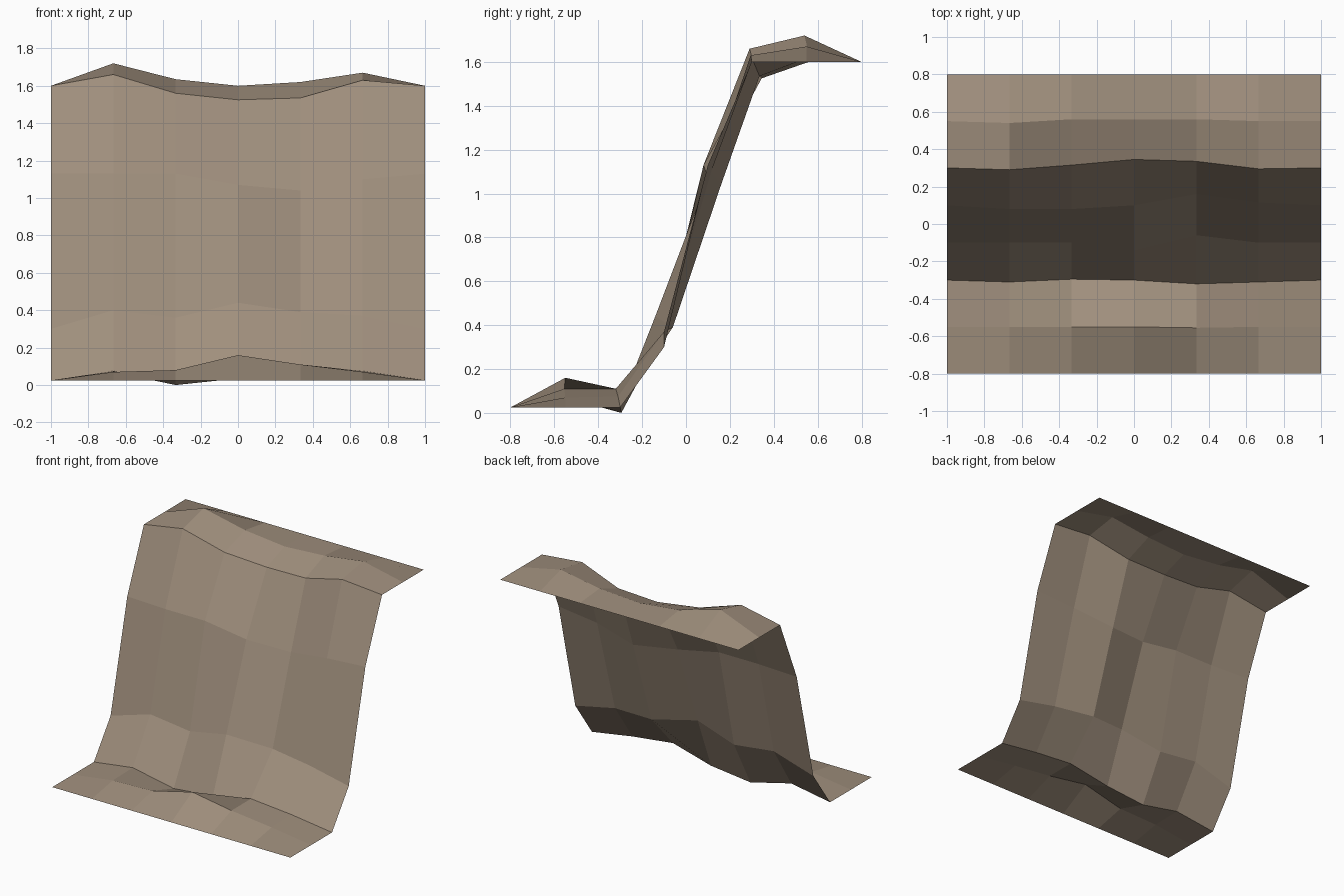
import bpy
import bmesh

default_cube = bpy.data.objects.get("Cube")
if default_cube:
    bpy.data.objects.remove(default_cube, do_unlink=True)


def make_material(name, colour):
    material = bpy.data.materials.new(name)
    material.use_nodes = True
    material.diffuse_color = colour
    shader = material.node_tree.nodes["Principled BSDF"]
    shader.inputs["Base Color"].default_value = colour
    shader.inputs["Roughness"].default_value = 0.9
    return material


rock = make_material("tan rock", (0.35, 0.275, 0.205, 1.0))

# Cliff profile from foot to ledge, in hundredths: the end point (y, z),
# then the depth and height shifts of the five inner columns
profile = [
    ((-80, 2.5), None, None),
    ((-55, 2.5), (0, 0, 0, -0.5, 0), (4.5, 5.5, 13.5, 8.5, 4.5)),
    ((-30, 2.5), (-1, 0.5, 0, -2, -1), (5, -2.5, 1, 8.5, 5)),
    ((-10, 30), (0, 0, -4, 4, 0), (10, 6, 14, 9, 7)),
    ((10, 113), (-2, -2, 0, 6, 1.5), (0, 0, -6, -9, -3)),
    ((30, 160), (-1, 1.5, 4.5, 3.5, -0.5), (6, -4, -7.5, -6.5, 3)),
    ((55, 160), (-1, 1, 1, 1, 0), (12, 3.5, 0, 2, 7)),
    ((80, 160), None, None),
]
columns = 7
flat = (0,) * (columns - 2)

# Cliff sheet: straight ends and rims, uneven rock between them
bm = bmesh.new()
grid = []
for (depth, height), depth_shifts, height_shifts in profile:
    dy = (0, *(depth_shifts or flat), 0)
    dz = (0, *(height_shifts or flat), 0)
    grid.append([
        bm.verts.new((2 * i / (columns - 1) - 1,
                      (depth + dy[i]) / 100,
                      (height + dz[i]) / 100))
        for i in range(columns)
    ])

for lower, upper in zip(grid, grid[1:]):
    for i in range(columns - 1):
        bm.faces.new((lower[i], lower[i + 1], upper[i + 1], upper[i]))

mesh = bpy.data.meshes.new("cliff_face")
bm.to_mesh(mesh)
bm.free()
mesh.materials.append(rock)
cliff = bpy.data.objects.new("cliff_face", mesh)
bpy.context.collection.objects.link(cliff)
